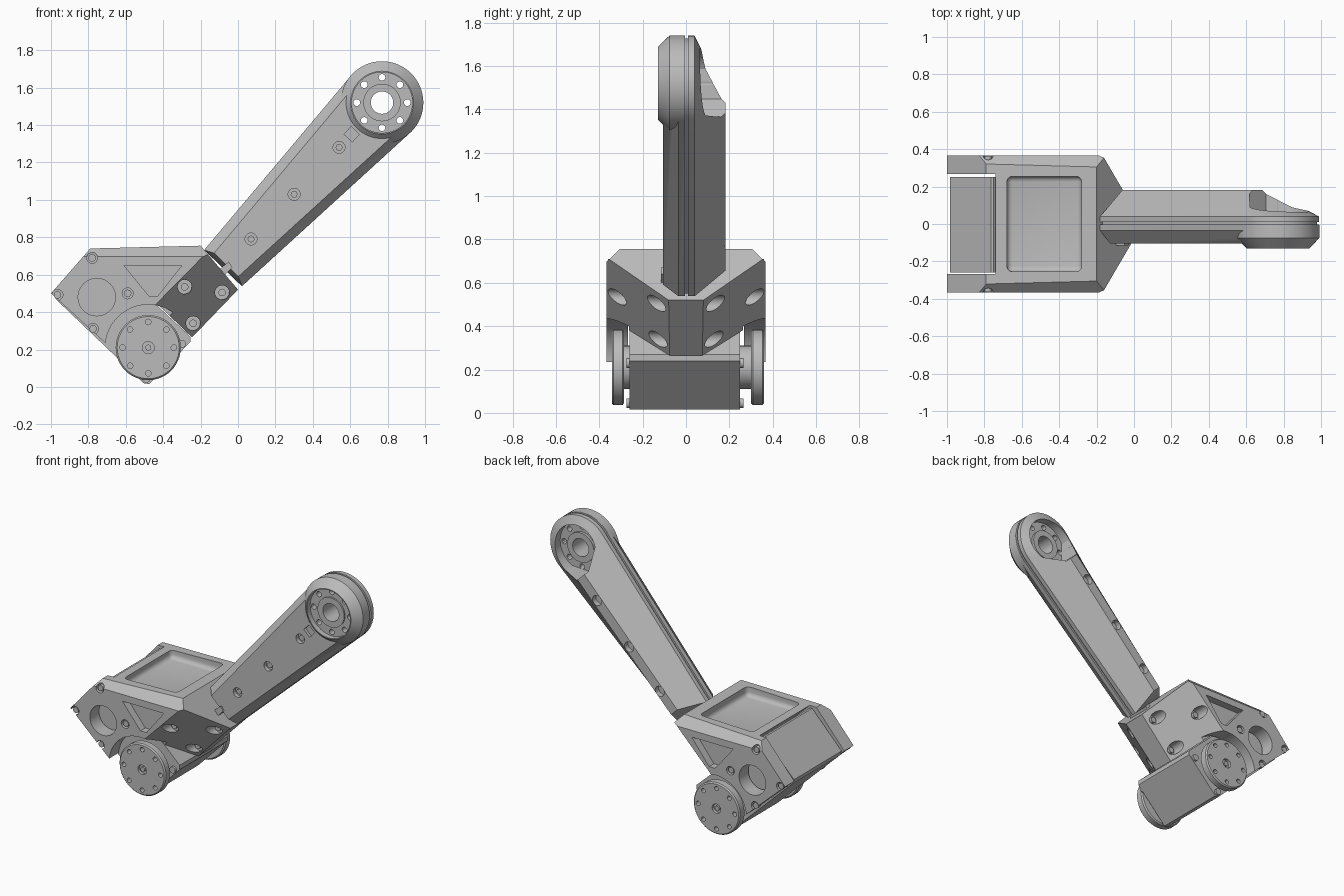
import bpy, bmesh, math
from mathutils import Vector

cube = bpy.data.objects.get("Cube")
if cube:
    bpy.data.objects.remove(cube, do_unlink=True)

grey = bpy.data.materials.new("machined grey")
grey.use_nodes = True
grey.diffuse_color = (0.5, 0.5, 0.5, 1)
grey.node_tree.nodes["Principled BSDF"].inputs["Base Color"].default_value = (0.5, 0.5, 0.5, 1)


def loft(name, rings):
    """Closed solid through rings of 3D points with equal counts."""
    bm = bmesh.new()
    vs = [[bm.verts.new(p) for p in ring] for ring in rings]
    n = len(vs[0])
    for a, b in zip(vs, vs[1:]):
        for i in range(n):
            j = (i + 1) % n
            bm.faces.new((a[i], a[j], b[j], b[i]))
    bm.faces.new(vs[0])
    bm.faces.new(vs[-1][::-1])
    bmesh.ops.recalc_face_normals(bm, faces=bm.faces)
    me = bpy.data.meshes.new(name)
    bm.to_mesh(me)
    bm.free()
    me.materials.append(grey)
    ob = bpy.data.objects.new(name, me)
    bpy.context.collection.objects.link(ob)
    return ob


def at(pts, y):
    return [(x, y, z) for x, z in pts]


def prism(name, pts, y0, y1):
    return loft(name, [at(pts, y0), at(pts, y1)])


def circle(c, r, n=40):
    return [(c[0] + r * math.cos(2 * math.pi * i / n),
             c[1] + r * math.sin(2 * math.pi * i / n)) for i in range(n)]


def cyl(name, c, r, y0, y1, n=40):
    return prism(name, circle(c, r, n), y0, y1)


def boolean(ob, tools, op='DIFFERENCE'):
    bpy.context.view_layer.objects.active = ob
    for t in tools:
        m = ob.modifiers.new("cut", 'BOOLEAN')
        m.operation, m.solver, m.object = op, 'EXACT', t
        bpy.ops.object.modifier_apply(modifier=m.name)
        bpy.data.objects.remove(t, do_unlink=True)


def slice_off(ob, point, normal):
    bm = bmesh.new()
    bm.from_mesh(ob.data)
    res = bmesh.ops.bisect_plane(bm, geom=bm.verts[:] + bm.edges[:] + bm.faces[:], dist=1e-5,
                                 plane_co=point, plane_no=normal, clear_outer=True)
    edges = [e for e in res["geom_cut"] if isinstance(e, bmesh.types.BMEdge)]
    bmesh.ops.holes_fill(bm, edges=edges)
    bmesh.ops.recalc_face_normals(bm, faces=bm.faces)
    bm.to_mesh(ob.data)
    bm.free()


def polar(c, r, i, n=8):
    a = 2 * math.pi * i / n + math.pi / 2
    return (c[0] + r * math.cos(a), c[1] + r * math.sin(a))


# Bracket: one solid outline, faceted towards the arm and along the top
axle = (-0.48, 0.21)
bracket = prism("bracket", [(-1, 0.5), (-0.79, 0.74), (-0.2, 0.755), (0, 0.52),
                            (-0.25, 0.26), (-0.6, 0.14), (-0.72, 0.245)], -0.367, 0.367)
for s in (-1, 1):
    slice_off(bracket, (0, s * 0.08, 0.52), Vector((0.206, s * 0.26, -0.203)).normalized())
    slice_off(bracket, (0, s * 0.305, 0.755), Vector((0, s, 1.05)).normalized())

# Bay for the motor case and the recess in the top
cutters = [prism("bay", [(-1.08, 0.5), (-0.49, -0.07), (-0.22, 0.24), (-0.745, 0.745), (-0.85, 0.82)],
                 -0.268, 0.268)]
top = [(-0.68, -0.255), (-0.28, -0.255), (-0.28, 0.255), (-0.68, 0.255)]
recess = loft("recess", [[(x, y, z) for x, y in top] for z in (0.69, 0.9)])
bev = recess.modifiers.new("round", 'BEVEL')
bev.width, bev.segments = 0.03, 4
cutters.append(recess)

plate_bolts = [(-0.965, 0.492), (-0.78, 0.69), (-0.775, 0.31), (-0.59, 0.5)]
face_bolts = [((-0.285, 0.535), 0.318), ((-0.085, 0.505), 0.136), ((-0.24, 0.34), 0.13)]
heads = []
for s in (-1, 1):
    cutters += [cyl("clearance", axle, 0.23, s * 0.262, s * 0.5, 64),
                cyl("window", (-0.755, 0.48), 0.1, s * 0.25, s * 0.5),
                prism("pocket", [(-0.61, 0.65), (-0.30, 0.65), (-0.43, 0.485), (-0.475, 0.485)],
                      s * 0.315, s * 0.5)]
    for c in plate_bolts:
        cutters.append(cyl("bore", c, 0.029, s * 0.335, s * 0.5, 20))
        heads.append((c, s * 0.33, s * 0.36))
    for c, y in face_bolts:
        cutters.append(cyl("bore", c, 0.038, s * (y - 0.06), s * 0.5, 24))
        heads.append((c, s * (y - 0.07), s * (y - 0.04)))
boolean(bracket, cutters)
for c, y0, y1 in heads:
    cyl("bracket_screw", c, 0.02, y0, y1, 16)

# Motor case lying at a slant between the side plates
case = prism("motor_case", [(-0.985, 0.5), (-0.975, 0.47), (-0.505, 0.02), (-0.475, 0.015),
                            (-0.255, 0.24), (-0.255, 0.27), (-0.75, 0.73), (-0.765, 0.73)],
             -0.26, 0.25)
boolean(case, [prism("socket", [(-0.40, 0.10), (-0.35, 0.155), (-0.40, 0.205), (-0.45, 0.15)],
                     -0.2, -0.145)])
for c in [(-0.3, 0.23), (-0.49, 0.045)]:
    cyl("case_screw", c, 0.022, -0.275, 0.265, 16)

# Round horns on both ends of the motor axle
for name, y_in, y_out in (("front_horn", -0.285, -0.342), ("back_horn", 0.3, 0.36)):
    s = 1 if y_out > 0 else -1
    horn = loft(name, [at(circle(axle, r, 48), y) for r, y in
                       ((0.165, y_in), (0.174, y_in + s * 0.008),
                        (0.174, y_out - s * 0.008), (0.166, y_out))])
    boolean(horn, [cyl("hole", polar(axle, 0.137, i), 0.015, y_out - s * 0.04, y_out + s * 0.1, 12)
                   for i in range(8)]
            + [cyl("hole", axle, 0.032, y_out - s * 0.02, y_out + s * 0.1, 24)])
    cyl(name + "_hub", axle, 0.1, s * 0.24, y_in + s * 0.01)
    cyl(name + "_screw", axle, 0.016, y_out - s * 0.03, y_out - s * 0.005, 16)

# Arm: u runs along it from the bracket, v across it
pivot = (0.77, 1.52)
LENGTH = 1.227


def arm_xz(u, v):
    return (-0.08 + 0.693 * u - 0.721 * v, 0.635 + 0.721 * u + 0.693 * v)


def teardrop(foot, half, centre, r, spread=94, n=32):
    pts = [arm_xz(foot, half), arm_xz(foot, -half)]
    for i in range(n + 1):
        a = math.radians(-spread + 2 * spread * i / n)
        pts.append(arm_xz(centre + r * math.cos(a), r * math.sin(a)))
    return pts


def shell(d):
    return teardrop(d * 0.5, 0.14 - d, LENGTH, 0.22 - d)


ridge = teardrop(0.06, 0.032, 1.09, 0.036)
arm = loft("arm", [at(shell(0.05), -0.105), at(shell(0), -0.035), at(shell(0), -0.004),
                   at(shell(0.012), -0.004), at(shell(0.012), 0.01), at(shell(0), 0.01),
                   at(shell(0), 0.04), at(ridge, 0.182)])

# Thick chamfered ring at the end of the arm
ring = loft("ring", [at(circle(pivot, r, 64), y) for r, y in
                     ((0.168, -0.13), (0.221, -0.075), (0.221, -0.006), (0.2, -0.006), (0.2, 0.005))])
boolean(arm, [ring], 'UNION')

# Recessed flange faces, centre hole, bolt circle and bolt bores
cutters = [cyl("front_recess", pivot, 0.162, -0.3, -0.095, 48),
           prism("back_recess", teardrop(1.07, 0.06, LENGTH, 0.165, 110), 0.012, 0.4),
           prism("key", [arm_xz(u, v) for u, v in ((0.965, -0.03), (1.02, -0.03),
                                                   (1.02, 0.03), (0.965, 0.03))], -0.3, -0.085)]
boolean(arm, cutters)
boss = cyl("pivot_boss", pivot, 0.1, -0.105, 0.03, 40)
boolean(arm, [boss], 'UNION')
cutters = [cyl("bore", pivot, 0.06, -0.4, 0.4, 40)]
cutters += [cyl("bolt", polar(pivot, 0.135, i), 0.018, -0.4, 0.4, 14) for i in range(8)]
for u in (0.216, 0.548, 0.895):
    c = arm_xz(u, 0)
    cutters += [cyl("bore", c, 0.032, -0.3, -0.08, 24), cyl("bore", c, 0.034, 0.145, 0.4, 24)]
    cyl("arm_screw", c, 0.018, -0.09, -0.07, 16)
boolean(arm, cutters)

# Small tab where the arm meets the bracket
prism("arm_tab", [(-0.115, 0.615), (-0.05, 0.67), (-0.03, 0.64), (-0.09, 0.58)], -0.115, 0.05)

# Smooth curved walls, keep edges sharp
bpy.ops.object.select_all(action='DESELECT')
for ob in bpy.context.scene.objects:
    if ob.type == 'MESH':
        ob.select_set(True)
        bpy.context.view_layer.objects.active = ob
bpy.ops.object.shade_smooth_by_angle(angle=math.radians(25))
